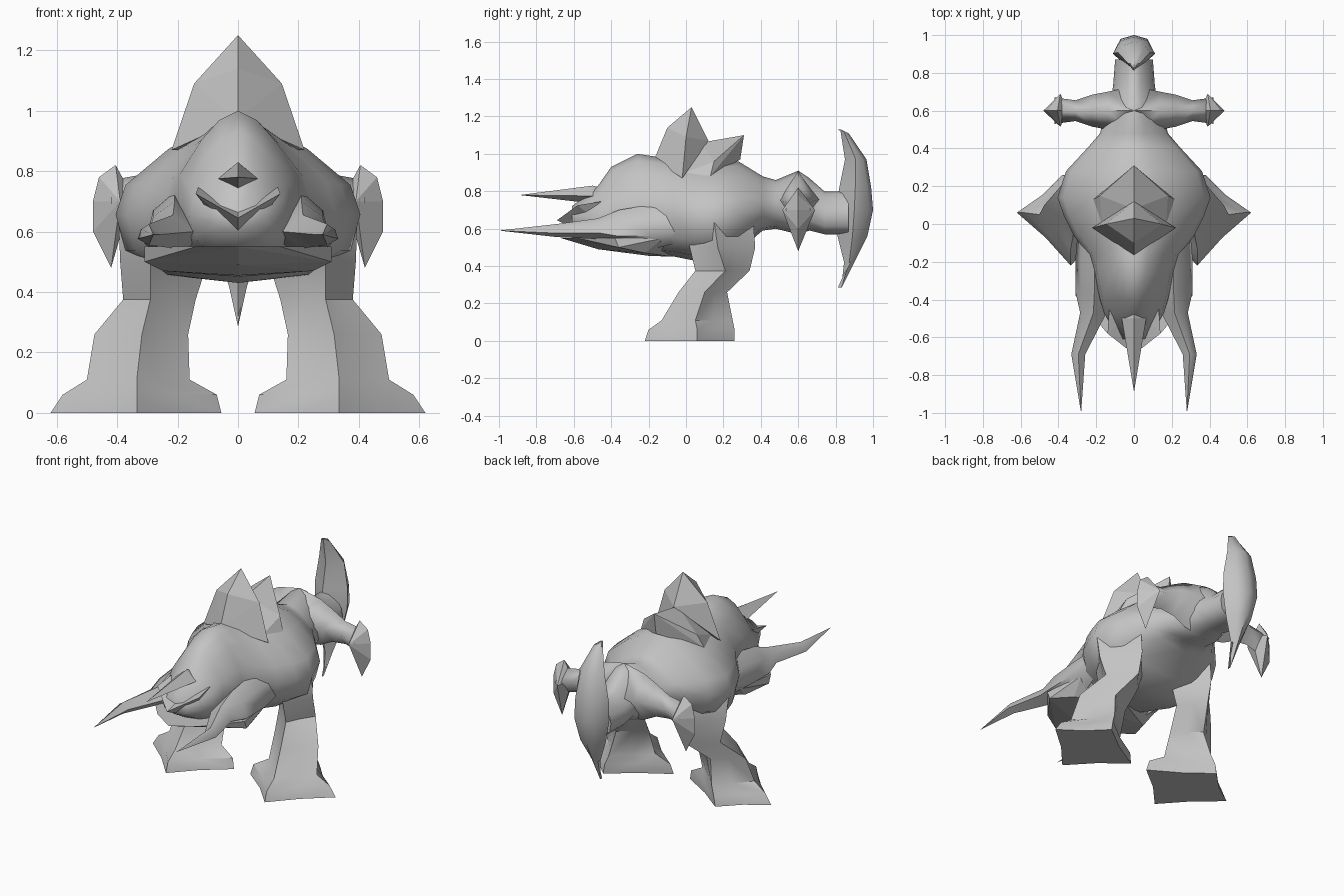
import bpy
import bmesh
import math
from mathutils import Vector

if "Cube" in bpy.data.objects:
    bpy.data.objects.remove(bpy.data.objects["Cube"], do_unlink=True)

# Single stone-grey material
GREY = (0.55, 0.55, 0.55, 1.0)
stone = bpy.data.materials.new("stone_grey")
stone.use_nodes = True
stone.diffuse_color = GREY
stone.node_tree.nodes["Principled BSDF"].inputs["Base Color"].default_value = GREY
stone.node_tree.nodes["Principled BSDF"].inputs["Roughness"].default_value = 0.8


def finish(name, bm, sharp_angle):
    """Clean the mesh, set sharp edges by angle and link the object."""
    bmesh.ops.remove_doubles(bm, verts=bm.verts, dist=0.0005)
    bmesh.ops.recalc_face_normals(bm, faces=bm.faces)
    for face in bm.faces:
        face.smooth = sharp_angle > 0
    for edge in bm.edges:
        edge.smooth = edge.calc_face_angle(math.pi) < math.radians(sharp_angle)
    mesh = bpy.data.meshes.new(name)
    bm.to_mesh(mesh)
    bm.free()
    mesh.materials.append(stone)
    obj = bpy.data.objects.new(name, mesh)
    bpy.context.collection.objects.link(obj)
    return obj


def loft(name, rings, sharp_angle=45):
    """Skin a list of closed rings that have equal point counts."""
    bm = bmesh.new()
    loops = [[bm.verts.new(point) for point in ring] for ring in rings]
    count = len(loops[0])
    for lower, upper in zip(loops, loops[1:]):
        for i in range(count):
            j = (i + 1) % count
            bm.faces.new((lower[i], lower[j], upper[j], upper[i]))
    for cap in (loops[0], loops[-1]):
        bm.faces.new(cap)
    return finish(name, bm, sharp_angle)


def hull(name, points, mirrored=True):
    """Faceted solid wrapped round points, mirrored across the middle."""
    bm = bmesh.new()
    for x, y, z in points:
        bm.verts.new((x, y, z))
        if mirrored and x:
            bm.verts.new((-x, y, z))
    result = bmesh.ops.convex_hull(bm, input=bm.verts)
    bmesh.ops.delete(bm, geom=result["geom_interior"], context="VERTS")
    return finish(name, bm, 0)


def flip(points, side):
    return [(x * side, y, z) for x, y, z in points]


# Body and tail root: one cross-section profile scaled along y
half = [(0, 1), (.3, .94), (.57, .82), (.92, .6),
        (1, .42), (.92, .2), (.6, .05), (0, 0)]
profile = half + [(-x, t) for x, t in half[-2:0:-1]]
# y, bottom, top, half width
stations = [
    (-.61, .6, .72, .08), (-.47, .52, .83, .16), (-.4, .5, .93, .18),
    (-.26, .47, 1, .21), (-.16, .46, .985, .24), (-.06, .45, .97, .32),
    (.04, .43, .97, .37), (.14, .43, .97, .405), (.28, .48, .96, .36),
    (.41, .59, .88, .24), (.48, .6, .86, .18), (.6, .57, .91, .15),
    (.66, .59, .87, .12), (.74, .57, .8, .11), (.87, .57, .8, .1)]
loft("body", [[(x * w, y, low + t * (top - low)) for x, t in profile]
              for y, low, top, w in stations], 70)

# Ridge plates along the back
hull("front_back_plate", [
    (0, .03, 1.25), (.145, 0, 1.09), (.22, -.02, .87),
    (0, -.17, .97), (0, -.1, 1.14), (0, .12, 1.07)])
hull("rear_back_plate", [
    (0, .31, 1.1), (.18, .15, .96), (.215, .13, .88),
    (0, .08, 1.06), (0, .29, .97), (.17, 0, .9)])

# Nose horn and lower jaw
hull("nose_horn", [
    (0, -.89, .78), (.065, -.5, .775), (0, -.5, .83),
    (0, -.5, .735), (0, -.38, .8)])
hull("lower_jaw", [
    (0, -.67, .55), (.14, -.58, .55), (.31, -.38, .55), (.31, -.36, .5),
    (.25, -.22, .47), (.28, -.12, .55), (0, -.47, .49), (0, -.2, .455),
    (0, -.07, .45)])

# Vertical blade at the end of the tail: z, front y, back y, half width
blade = [
    (.285, .83, .832, 0), (.42, .845, .9, .03), (.56, .81, .97, .08),
    (.7, .8, 1, .11), (.82, .82, .99, .11), (.97, .85, .965, .085),
    (1.11, .828, .87, .03), (1.13, .825, .83, .004)]
loft("tail_blade", [
    [(0, front, z), (w, front * .5 + back * .5, z), (w * .65, back - .02, z),
     (0, back, z), (-w * .65, back - .02, z),
     (-w, front * .5 + back * .5, z)]
    for z, front, back, w in blade], 50)

# Leg levels: z, then front, outer, back and inner corners as x, y
leg_levels = [
    (0, (.335, -.22), (.62, .06), (.38, .26), (.055, .04)),
    (.06, (.335, -.2), (.58, .06), (.37, .26), (.07, .05)),
    (.11, (.335, -.13), (.5, .05), (.35, .25), (.16, .07)),
    (.26, (.318, -.04), (.475, .1), (.32, .22), (.165, .12)),
    (.375, (.29, .05), (.38, .21), (.25, .34), (.14, .2)),
    (.5, (.29, .02), (.39, .17), (.25, .37), (.1, .2)),
    (.64, (.28, 0), (.395, .15), (.25, .36), (.08, .2)),
    (.77, (.23, .05), (.33, .15), (.2, .3), (.08, .2))]


def leg_ring(z, *corners):
    """Four ridged corners with slightly hollow sides between them."""
    points = [Vector((x, y, z)) for x, y in corners]
    centre = sum(points, Vector()) / len(points)
    ring = []
    for i, point in enumerate(points):
        middle = (point + points[(i + 1) % len(points)]) / 2
        ring += [point, middle.lerp(centre, .07)]
    return ring


# Cheek and tusk rings: y, centre x, centre z, half width, half height
tusk = [(-.06, .24, .62, .06, .1), (-.18, .21, .61, .1, .12),
        (-.36, .21, .6, .1, .1), (-.47, .215, .6, .07, .055),
        (-.69, .295, .59, .037, .035), (-1, .28, .59, 0, 0)]
# Tail arm rings: x, bottom, top, half depth
arm = [(0, .57, .91, .13), (.14, .6, .88, .1), (.22, .64, .84, .085),
       (.31, .65, .79, .055), (.42, .62, .77, .07)]

# Paired parts
for side, label in ((1, "left"), (-1, "right")):
    loft(label + "_leg", [flip(leg_ring(*level), side)
                          for level in leg_levels], 38)
    loft(label + "_cheek_tusk", [
        flip([(x + w, y, z - h * .4), (x + w * .7, y, z + h * .5),
              (x, y, z + h), (x - w, y, z), (x, y, z - h)], side)
        for y, x, z, w, h in tusk], 65)
    # Half of the V-shaped beak
    hull(label + "_beak", flip([
        (.14, -.58, .725), (0, -.69, .645), (0, -.6, .6),
        (.06, -.45, .62), (.13, -.43, .75), (0, -.45, .7)], side), False)
    loft(label + "_tail_arm", [
        flip([(x, .6, top), (x, .6 + d, top * .55 + low * .45),
              (x, .6, low), (x, .6 - d, top * .55 + low * .45)], side)
        for x, low, top, d in arm], 95)
    # Diamond-section fin at the tip of each arm
    hull(label + "_tail_fin", flip([
        (.405, .6, .82), (.46, .6, .78), (.48, .6, .7), (.48, .6, .6),
        (.42, .6, .48), (.35, .6, .72), (.39, .69, .7),
        (.39, .515, .7)], side), False)
